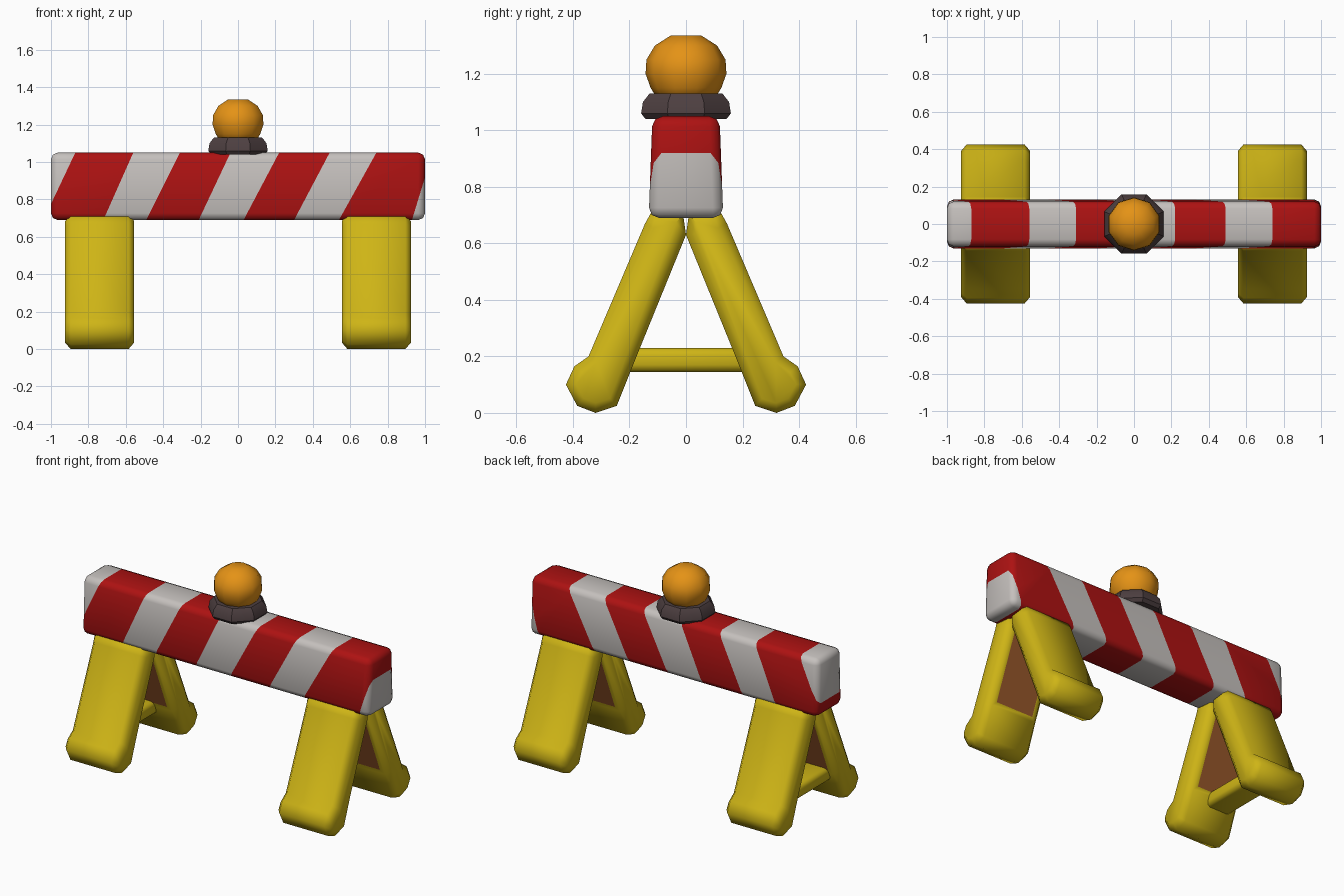
import bpy, bmesh, math
from mathutils import Vector

if "Cube" in bpy.data.objects:
    bpy.data.objects.remove(bpy.data.objects["Cube"])


def mat(name, rgb):
    m = bpy.data.materials.new(name)
    m.diffuse_color = (*rgb, 1)
    m.use_nodes = True
    m.node_tree.nodes["Principled BSDF"].inputs["Base Color"].default_value = m.diffuse_color
    return m


WHITE = mat("white paint", (0.56, 0.53, 0.51))
RED = mat("red paint", (0.42, 0.006, 0.006))
YELLOW = mat("yellow plastic", (0.62, 0.46, 0.008))
BROWN = mat("brown inner", (0.33, 0.10, 0.025))
ORANGE = mat("orange lamp", (0.78, 0.29, 0.008))
GREY = mat("dark collar", (0.075, 0.05, 0.052))


def finish(bm, name, mats, angle=50):
    bmesh.ops.recalc_face_normals(bm, faces=bm.faces)
    me = bpy.data.meshes.new(name)
    bm.to_mesh(me)
    bm.free()
    ob = bpy.data.objects.new(name, me)
    bpy.context.collection.objects.link(ob)
    for m in mats:
        me.materials.append(m)
    bpy.ops.object.select_all(action='DESELECT')
    bpy.context.view_layer.objects.active = ob
    ob.select_set(True)
    bpy.ops.object.shade_smooth_by_angle(angle=math.radians(angle))
    return ob


def rounded_box(lo, hi, bevel, segments=2, taper=1.0):
    bm = bmesh.new()
    bmesh.ops.create_cube(bm, size=1)
    for v in bm.verts:
        top = v.co.z > 0
        v.co = Vector([a + (c + 0.5) * (b - a) for a, b, c in zip(lo, hi, v.co)])
        if top:
            v.co.y *= taper
    bmesh.ops.bevel(bm, geom=bm.edges[:], offset=bevel, segments=segments,
                    profile=0.5, affect='EDGES')
    return bm


# Striped beam: slanted cuts, alternate bands red
Z0, Z1 = 0.69, 1.05
cuts = [(-1.04, -0.87), (-0.72, -0.56), (-0.49, -0.31), (-0.21, -0.04),
        (0.03, 0.22), (0.30, 0.49), (0.54, 0.74), (0.93, 1.04)]
bm = rounded_box((-1, -0.132, Z0), (1, 0.132, Z1), 0.036, 2, 0.9)
for xb, xt in cuts:
    bmesh.ops.bisect_plane(bm, geom=bm.verts[:] + bm.edges[:] + bm.faces[:],
                           plane_co=(xb, 0, Z0), plane_no=(Z1 - Z0, 0, xb - xt))
for f in bm.faces:
    c = f.calc_center_median()
    t = (c.z - Z0) / (Z1 - Z0)
    f.material_index = sum(c.x > xb + (xt - xb) * t for xb, xt in cuts) % 2
finish(bm, "striped_beam", [WHITE, RED])

# Splayed legs: side profile (y, z) extruded in x, with chamfered sides
profile = [(0.0, 0.63), (0.01, 0.70), (0.12, 0.715), (0.145, 0.67), (0.345, 0.20),
           (0.395, 0.165), (0.425, 0.10), (0.385, 0.025), (0.32, 0.0),
           (0.245, 0.025), (0.175, 0.20)]


def leg(name, x, side):
    bm = bmesh.new()
    n = len(profile)
    a = [bm.verts.new((x - 0.155, side * y, z)) for y, z in profile]
    b = [bm.verts.new((x + 0.155, side * y, z)) for y, z in profile]
    caps = [bm.faces.new(a), bm.faces.new(b)]
    walls = [bm.faces.new((a[i], a[(i + 1) % n], b[(i + 1) % n], b[i])) for i in range(n)]
    bmesh.ops.recalc_face_normals(bm, faces=bm.faces)
    for cap in caps:
        bmesh.ops.inset_region(bm, faces=[cap], thickness=0.035, depth=0.03)
    # brown panel on the inner face
    inner = walls[-1]
    bmesh.ops.inset_region(bm, faces=[inner], thickness=0.035)
    inner.material_index = 1
    finish(bm, name, [YELLOW, BROWN])


for sx, xn in ((-1, "left"), (1, "right")):
    for sy, yn in ((-1, "front"), (1, "back")):
        leg(f"{yn}_{xn}_leg", sx * 0.74, sy)

# Cross brace between the left legs
finish(rounded_box((-0.87, -0.26, 0.145), (-0.70, 0.26, 0.23), 0.025), "leg_brace", [YELLOW])


def lathe(name, prof, sides, material, angle):
    bm = bmesh.new()
    rings = [[bm.verts.new((r * math.cos(2 * math.pi * (i + 0.5) / sides),
                            r * math.sin(2 * math.pi * (i + 0.5) / sides), z))
              for i in range(sides)] for r, z in prof]
    for lo, hi in zip(rings, rings[1:]):
        for i in range(sides):
            j = (i + 1) % sides
            bm.faces.new((lo[i], lo[j], hi[j], hi[i]))
    bm.faces.new(rings[0])
    bm.faces.new(rings[-1])
    finish(bm, name, [material], angle)


# Warning lamp on its collar
lathe("lamp_collar", [(0.155, 1.04), (0.172, 1.06), (0.165, 1.10), (0.14, 1.13)], 8, GREY, 30)
lathe("lamp_dome", [(0.10, 1.11), (0.125, 1.15), (0.143, 1.20), (0.14, 1.25),
                    (0.11, 1.30), (0.055, 1.335)], 10, ORANGE, 60)
